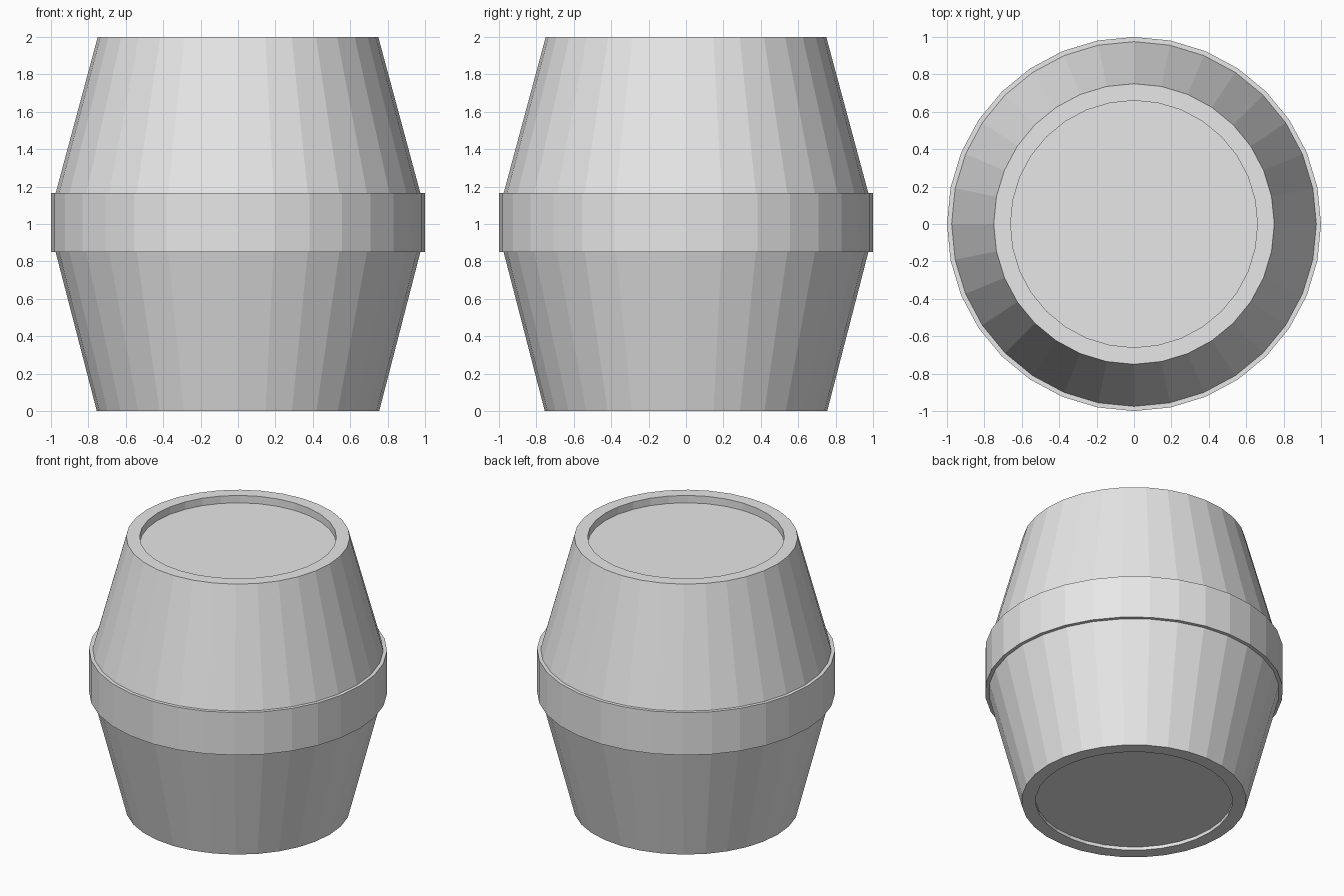
import bpy
import math

cube = bpy.data.objects.get("Cube")
if cube:
    bpy.data.objects.remove(cube)

SIDES = 32

grey = bpy.data.materials.new("light grey")
grey.use_nodes = True
colour = (0.8, 0.8, 0.8, 1)
grey.diffuse_color = colour
grey.node_tree.nodes["Principled BSDF"].inputs["Base Color"].default_value = colour


def lathe(name, profile, closed):
    """Turn a (radius, z) profile about z; an open profile gets end caps."""
    verts = []
    for r, z in profile:
        for i in range(SIDES):
            a = math.tau * i / SIDES
            verts.append((r * math.cos(a), r * math.sin(a), z))
    n = len(profile)
    faces = []
    for k in range(n if closed else n - 1):
        low, high = k * SIDES, (k + 1) % n * SIDES
        for i in range(SIDES):
            j = (i + 1) % SIDES
            faces.append((low + i, low + j, high + j, high + i))
    if not closed:
        faces.append(tuple(reversed(range(SIDES))))
        faces.append(tuple(range((n - 1) * SIDES, n * SIDES)))
    mesh = bpy.data.meshes.new(name)
    mesh.from_pydata(verts, [], faces)
    mesh.materials.append(grey)
    obj = bpy.data.objects.new(name, mesh)
    bpy.context.collection.objects.link(obj)
    return obj


# Barrel body with a sunken panel at each end
lathe("barrel_body", [
    (0.66, 0.025), (0.66, 0), (0.755, 0),
    (0.975, 0.85), (0.975, 1.165),
    (0.75, 2), (0.66, 2), (0.66, 1.945),
], closed=False)

# Raised hoop around the middle
lathe("middle_hoop", [(0.97, 0.85), (1, 0.85), (1, 1.165), (0.97, 1.165)], closed=True)
